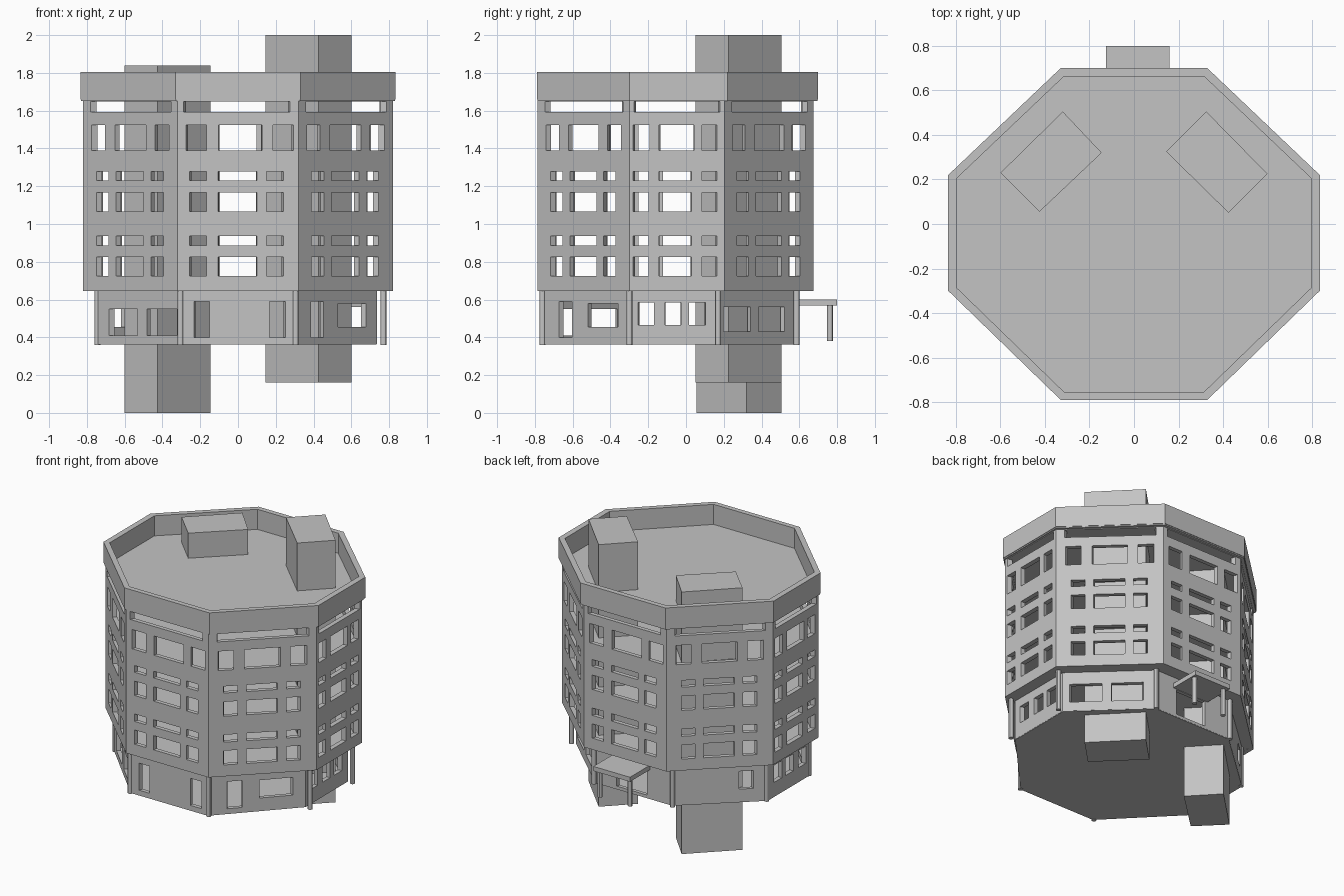
import bpy, bmesh

if "Cube" in bpy.data.objects:
    bpy.data.objects.remove(bpy.data.objects["Cube"])

# One plain material for the whole building
mat = bpy.data.materials.new("concrete_grey")
mat.diffuse_color = (0.55, 0.55, 0.55, 1)
mat.use_nodes = True
mat.node_tree.nodes["Principled BSDF"].inputs["Base Color"].default_value = mat.diffuse_color


def finish(name, bm):
    bmesh.ops.remove_doubles(bm, verts=bm.verts, dist=1e-5)
    bmesh.ops.recalc_face_normals(bm, faces=bm.faces)
    me = bpy.data.meshes.new(name)
    bm.to_mesh(me)
    bm.free()
    me.materials.append(mat)
    ob = bpy.data.objects.new(name, me)
    bpy.context.collection.objects.link(ob)
    return ob


def prism(name, pts, z0, z1):
    bm = bmesh.new()
    f = bm.faces.new([bm.verts.new((x, y, z0)) for x, y in pts])
    r = bmesh.ops.extrude_face_region(bm, geom=[f])
    for v in r["geom"]:
        if isinstance(v, bmesh.types.BMVert):
            v.co.z = z1
    return finish(name, bm)


def box(name, x0, x1, y0, y1, z0, z1):
    return prism(name, [(x0, y0), (x1, y0), (x1, y1), (x0, y1)], z0, z1)


def column(name, x, y, z0, z1, r=0.016):
    bpy.ops.mesh.primitive_cylinder_add(vertices=12, radius=r, depth=z1 - z0,
                                        location=(x, y, (z0 + z1) / 2))
    ob = bpy.context.object
    ob.name = name
    ob.data.materials.append(mat)
    bpy.ops.object.shade_smooth_by_angle()


def shrink(pts, k):
    return [(x * k, -0.055 + (y + 0.055) * k) for x, y in pts]


def octagon(xf, xs, yf, y1, y2, yb, xr=None):
    xr = xr or xs
    return [(-xf, yf), (xf, yf), (xr, y1), (xr, y2), (xf, yb), (-xf, yb), (-xs, y2), (-xs, y1)]


def wall_ring(name, pts, z0, z1, openings, k=0.96):
    """Eight-sided hollow wall; openings[i] = list of (u0, u1, z0, z1) on side i."""
    inner = shrink(pts, k)
    bm = bmesh.new()
    for i in range(8):
        j = (i + 1) % 8
        holes = openings[i]
        us = sorted({0, 1} | {u for h in holes for u in h[:2]})
        zs = sorted({z0, z1} | {z for h in holes for z in h[2:]})

        def solid(a, b):
            if b in (-1, len(zs) - 1):
                return False
            if a in (-1, len(us) - 1):
                return True
            u, z = (us[a] + us[a + 1]) / 2, (zs[b] + zs[b + 1]) / 2
            return not any(h[0] < u < h[1] and h[2] < z < h[3] for h in holes)

        def P(ring, a, b):
            p, q, u = ring[i], ring[j], us[a]
            return (p[0] + (q[0] - p[0]) * u, p[1] + (q[1] - p[1]) * u, zs[b])

        def quad(*cs):
            bm.faces.new([bm.verts.new(c) for c in cs])

        for a in range(len(us) - 1):
            for b in range(len(zs) - 1):
                if not solid(a, b):
                    continue
                cs = [(a, b), (a + 1, b), (a + 1, b + 1), (a, b + 1)]
                quad(*[P(pts, *c) for c in cs])
                quad(*[P(inner, *c) for c in reversed(cs)])
                # reveals around openings, and top and bottom rims
                for n, (da, db) in enumerate([(0, -1), (1, 0), (0, 1), (-1, 0)]):
                    if not solid(a + da, b + db):
                        c, d = cs[n], cs[(n + 1) % 4]
                        quad(P(pts, *d), P(pts, *c), P(inner, *c), P(inner, *d))
    return finish(name, bm)


# Upper storeys: three window columns per side, plus a long slot at the top
ROWS = [(0.725, 0.825), (0.885, 0.937), (1.067, 1.168), (1.23, 1.277)]
COLS = {"wide": ([(.10, .24), (.335, .656), (.735, .875)], [(.07, .24), (.34, .70), (.79, .96)], (.05, .93)),
        "side": ([(.04, .20), (.31, .65), (.76, .92)], [(.04, .21), (.31, .68), (.76, .92)], (.05, .95)),
        "diag": ([(.14, .27), (.35, .64), (.72, .85)], [(.09, .23), (.335, .665), (.76, .91)], (.08, .93))}


def upper(kind):
    cols, top, slot = COLS[kind]
    hs = [(*c, *r) for c in cols for r in ROWS]
    return hs + [(*c, 1.39, 1.525) for c in top] + [(*slot, 1.592, 1.648)]


order = ["wide", "diag", "side", "diag"] * 2
body = octagon(.32, .82, -.785, -.30, .205, .675)
wall_ring("upper_walls", body, 0.645, 1.66, [upper(k) for k in order])

# Parapet and roof
rim = octagon(.33, .835, -.79, -.30, .22, .70)
wall_ring("parapet", rim, 1.66, 1.805, [[]] * 8, 0.952)
prism("roof_slab", shrink(rim, .995), 1.652, 1.664)

# Floor slabs
for n, z in enumerate([0.646, 0.985, 1.33]):
    prism(f"floor_slab_{n + 1}", shrink(body, .985), z, z + 0.015)

# Recessed ground floor
base = octagon(.30, .755, -.765, -.30, .17, .58, .735)
side = [(.10, .28, .465, .585), (.40, .58, .465, .585), (.67, .86, .465, .585)]
ground = [
    [(.11, .25, .40, .59), (.78, .92, .40, .59)],
    [(.20, .35, .40, .59), (.53, .87, .455, .58)],
    side,
    [(.07, .42, .43, .56), (.52, .86, .43, .56)],
    [(.28, .67, .385, .565)],
    [(.70, .85, .455, .58)],
    [(1 - h[1], 1 - h[0], h[2], h[3]) for h in side],
    [(.16, .49, .41, .55), (.60, .95, .41, .55)],
]
wall_ring("ground_floor_walls", base, 0.365, 0.65, ground)
prism("ground_slab", shrink(base, .998), 0.362, 0.374)

# Corner columns round the ground floor
for n, (x, y) in enumerate(octagon(.305, .745, -.76, -.30, .17, .585, .77)):
    column(f"corner_column_{n + 1}", x, y, 0.36, 0.65)

# Two service shafts running through the building
prism("left_shaft", [(-.60, .23), (-.425, .055), (-.145, .32), (-.32, .505)], 0, 1.84)
prism("right_shaft", [(.145, .325), (.425, .05), (.60, .225), (.325, .505)], 0.16, 2.0)

# Entrance canopy and posts at the back
box("entrance_canopy", -.125, .16, .57, .80, .568, .60)
for n, x in enumerate((-.10, .135)):
    column(f"canopy_post_{n + 1}", x, .762, .38, .58)
